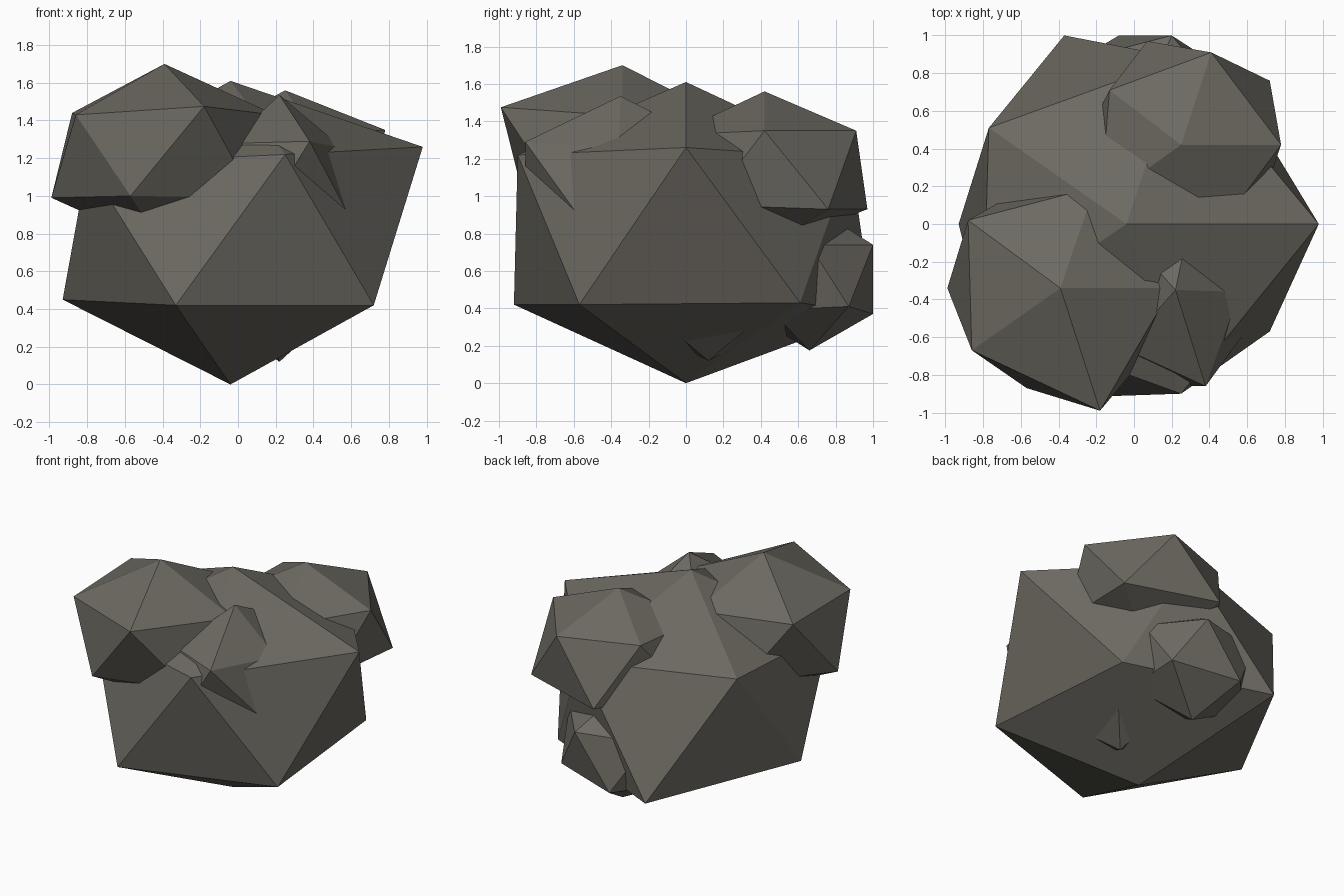
import bpy, bmesh
from mathutils import Vector

stone = bpy.data.materials.new("grey_brown_stone")
stone.diffuse_color = (0.15, 0.141, 0.119, 1)


def chunk(name, centre, radii, corners=()):
    """Stretched icosahedron; each given corner pulls its nearest vertex to it."""
    bm = bmesh.new()
    bmesh.ops.create_icosphere(bm, subdivisions=1, radius=1)
    for v in bm.verts:
        v.co = Vector(c + r * p for c, r, p in zip(centre, radii, v.co))
    for corner in corners:
        target = Vector(corner)
        min(bm.verts, key=lambda v: (v.co - target).length).co = target
    bmesh.ops.recalc_face_normals(bm, faces=bm.faces)
    mesh = bpy.data.meshes.new(name)
    bm.to_mesh(mesh)
    bm.free()
    mesh.materials.append(stone)
    obj = bpy.data.objects.new(name, mesh)
    bpy.context.collection.objects.link(obj)
    return obj


# Main boulder
chunk("main_boulder", (-0.04, 0, 0.805), (1.05, 1.08, 0.805), [
    (0.72, -0.57, 0.42), (-0.33, -0.92, 0.42), (-0.93, 0, 0.45),
    (-0.37, 1.0, 0.37), (0.61, 0.61, 0.43), (0.25, -0.90, 1.22),
    (-0.80, -0.52, 1.17), (-0.77, 0.51, 1.20), (0.25, 0.88, 1.20),
    (0.98, 0, 1.26)])

# Large lump on the upper front left
chunk("front_left_lump", (-0.39, -0.34, 1.21), (0.66, 0.63, 0.49), [
    (-0.39, -0.34, 1.70), (-0.18, -0.99, 1.475), (-0.86, -0.67, 1.43),
    (-0.88, 0.02, 1.44), (-0.99, -0.34, 0.99), (-0.57, -0.87, 1.0)])

# Lump on the upper back right
chunk("back_right_lump", (0.25, 0.42, 1.14), (0.59, 0.58, 0.42), [
    (0.41, 0.91, 1.35), (0.78, 0.42, 1.35), (0.72, 0.76, 0.93),
    (0.07, 0.97, 0.93), (-0.13, 0.71, 1.35)])

# Narrow knob on the upper front right
chunk("front_knob", (0.22, -0.35, 1.07), (0.38, 0.59, 0.465), [
    (0.38, -0.86, 1.29), (0.57, -0.60, 0.93), (0.56, -0.36, 1.25)])

# Small knob low on the back
chunk("back_knob", (0.05, 0.66, 0.565), (0.48, 0.40, 0.39), [
    (-0.08, 1.0, 0.37), (0.40, 0.87, 0.41), (0.20, 1.0, 0.74)])

# Mostly buried chunk that breaks through the underside
chunk("underside_chunk", (0.22, 0.12, 0.59), (0.39, 0.59, 0.47))
